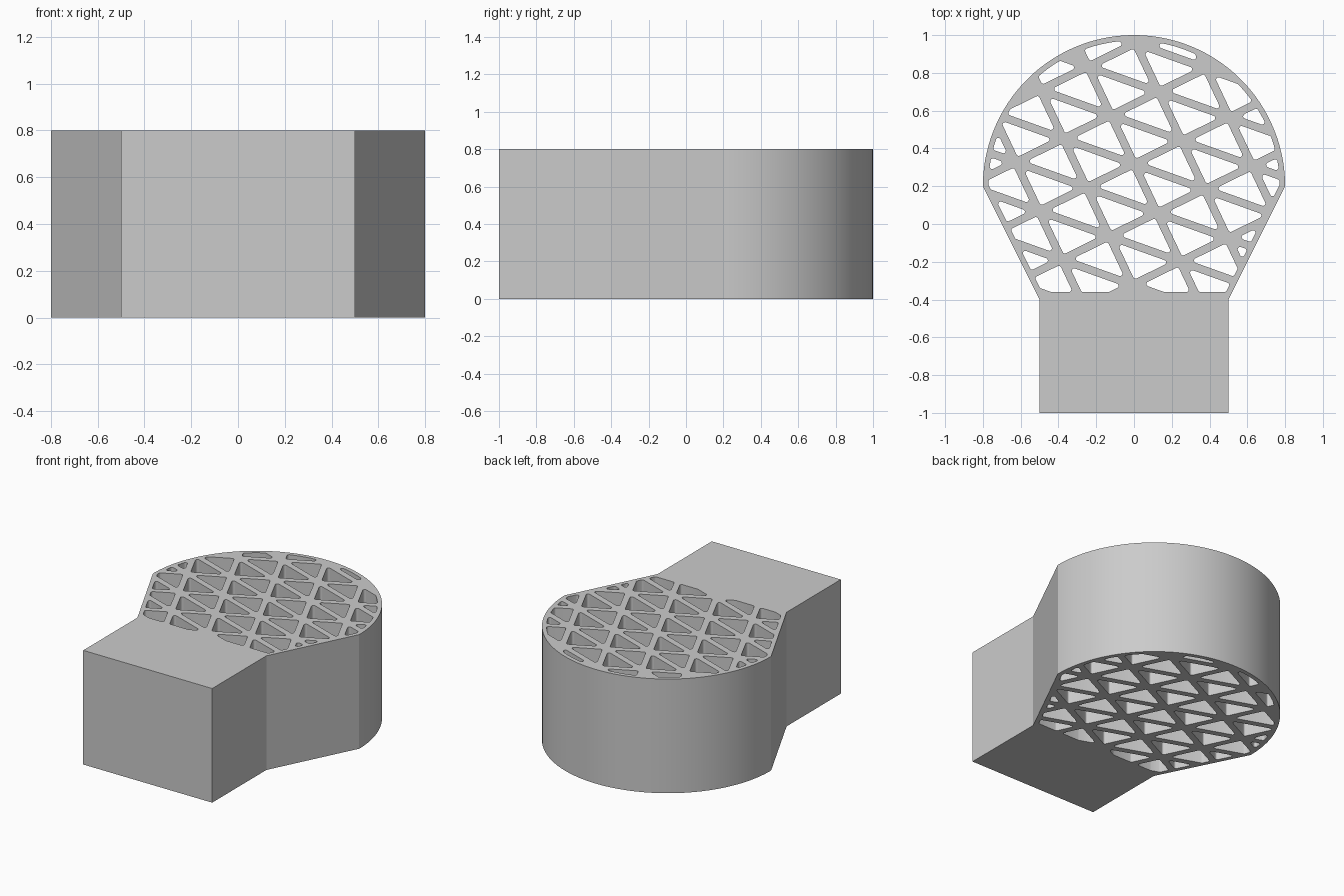
import bpy, math
from mathutils import Vector as V

if "Cube" in bpy.data.objects:
    bpy.data.objects.remove(bpy.data.objects["Cube"])

HEIGHT, CENTER, RADIUS = 0.8, V((0, 0.2)), 0.8
RIB, WALL, FILLET = 0.021, 0.029, 0.013


def clip(poly, n, d):
    """Keep the part of a convex polygon where n.p <= d."""
    out = []
    for p, q in zip(poly, poly[1:] + poly[:1]):
        sp, sq = n.dot(p) - d, n.dot(q) - d
        if sp <= 0:
            out.append(p)
        if sp * sq < 0:
            out.append(p + (q - p) * (sp / (sp - sq)))
    return out


def area(poly):
    return sum(p.x * q.y - q.x * p.y for p, q in zip(poly, poly[1:] + poly[:1])) / 2


def edge_planes(tri, inset):
    if area(tri) < 0:
        tri = tri[::-1]
    for p, q in zip(tri, tri[1:] + tri[:1]):
        e = (q - p).normalized()
        n = V((e.y, -e.x))
        yield n, n.dot(p) - inset


def rounded(poly, r):
    """Grow a convex polygon outward with rounded corners."""
    clean = [p for i, p in enumerate(poly) if (p - poly[i - 1]).length > 1e-5]
    out = []
    for i, p in enumerate(clean):
        e0, e1 = p - clean[i - 1], clean[(i + 1) % len(clean)] - p
        a0 = math.atan2(-e0.x, e0.y)
        turn = (math.atan2(-e1.x, e1.y) - a0) % (2 * math.pi)
        steps = max(1, round(turn / 0.35))
        for k in range(steps + 1):
            t = a0 + turn * k / steps
            out.append(p + V((math.cos(t), math.sin(t))) * r)
    return out


# outline: rectangular base, tapered neck, round head
arc = [CENTER + RADIUS * V((math.cos(t), math.sin(t)))
       for t in (math.pi * k / 96 for k in range(97))]
outline = [V((-0.5, -0.4)), V((-0.5, -1)), V((0.5, -1)), V((0.5, -0.4))] + arc

# boundary of the lattice region
s = WALL + FILLET
bounds = [(V((0, -1)), 0.36 - FILLET)]
for side in (1, -1):
    n = V((side * 2, -1)).normalized()
    bounds.append((n, n.dot(V((side * 0.5, -0.4))) - s))
for k in range(97):
    t = math.pi * k / 96
    n = V((math.cos(t), math.sin(t)))
    bounds.append((n, n.dot(CENTER) + RADIUS - s))

# triangular holes clipped to the region
origin, a, b = V((0, 0.3175)), V((0.252, 0.124)), V((0.122, -0.258))
holes = []
for i in range(-6, 7):
    for j in range(-6, 7):
        p = origin + i * a + j * b
        for tri in ([p, p + a, p + a + b], [p, p + a + b, p + b]):
            cell = tri if area(tri) > 0 else tri[::-1]
            for n, d in list(edge_planes(tri, RIB + FILLET)) + bounds:
                cell = clip(cell, n, d)
            if len(cell) > 2 and area(cell) > 1e-5:
                holes.append(rounded(cell, FILLET))

# extruded body with through holes
curve = bpy.data.curves.new("lattice_body", 'CURVE')
curve.dimensions, curve.fill_mode = '2D', 'BOTH'
curve.extrude = HEIGHT / 2
for loop in [outline] + holes:
    sp = curve.splines.new('POLY')
    sp.points.add(len(loop) - 1)
    for pt, p in zip(sp.points, loop):
        pt.co = (p.x, p.y, 0, 1)
    sp.use_cyclic_u = True
body = bpy.data.objects.new("lattice_body", curve)
bpy.context.collection.objects.link(body)
body.location.z = HEIGHT / 2
bpy.context.view_layer.objects.active = body
body.select_set(True)
bpy.ops.object.convert(target='MESH')

# weld caps to walls, smooth the round side
body = bpy.context.object
weld = body.modifiers.new("weld", 'WELD')
weld.merge_threshold = 0.0001
bpy.ops.object.modifier_apply(modifier="weld")
bpy.ops.object.shade_smooth_by_angle(angle=math.radians(25))
